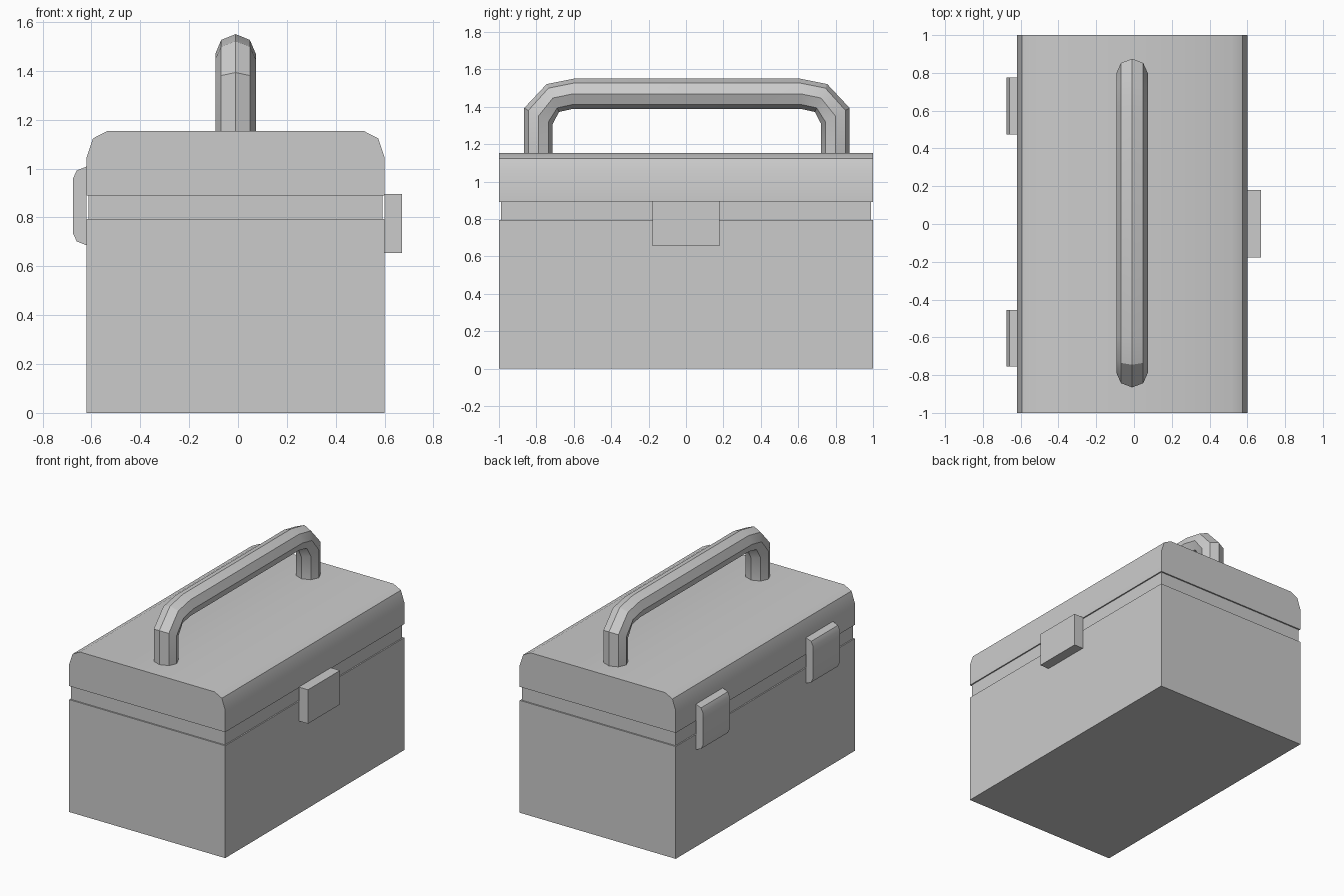
import bpy, bmesh, math

if "Cube" in bpy.data.objects:
    bpy.data.objects.remove(bpy.data.objects["Cube"])


def finish(name, bm):
    bmesh.ops.recalc_face_normals(bm, faces=bm.faces)
    mesh = bpy.data.meshes.new(name)
    bm.to_mesh(mesh)
    bm.free()
    obj = bpy.data.objects.new(name, mesh)
    bpy.context.collection.objects.link(obj)
    bpy.ops.object.select_all(action='DESELECT')
    obj.select_set(True)
    bpy.context.view_layer.objects.active = obj
    bpy.ops.object.shade_smooth_by_angle(angle=math.radians(30))
    return obj


def loft(name, rings):
    """Skin a list of equal-length point rings and cap both ends."""
    bm = bmesh.new()
    rows = [[bm.verts.new(p) for p in ring] for ring in rings]
    n = len(rows[0])
    for a, b in zip(rows, rows[1:]):
        for i in range(n):
            j = (i + 1) % n
            bm.faces.new((a[i], a[j], b[j], b[i]))
    bm.faces.new(rows[0])
    bm.faces.new(rows[-1])
    return finish(name, bm)


def prism(name, profile, y0, y1):
    """Extrude an (x, z) profile along y."""
    return loft(name, [[(x, y, z) for x, z in profile] for y in (y0, y1)])


def box(name, x0, x1, y0, y1, z0, z1):
    return prism(name, [(x0, z0), (x1, z0), (x1, z1), (x0, z1)], y0, y1)


# Box body and recessed seam
box("box_body", -0.62, 0.60, -1, 1, 0, 0.794)
box("seam_band", -0.611, 0.591, -0.99, 0.99, 0.794, 0.89)

# Lid with rounded long edges
CX = -0.01
half = [(0.61, 0.89), (0.61, 1.045), (0.584, 1.123), (0.526, 1.153)]
lid = [(CX + x, z) for x, z in half] + [(CX - x, z) for x, z in reversed(half)]
prism("lid", lid, -1, 1)

# Front latch
box("latch", 0.60, 0.672, -0.178, 0.18, 0.655, 0.895)

# Two hinges with softened outer edges
CZ = 0.847
edge = [(-0.62, 0.161), (-0.66, 0.145), (-0.675, 0.113)]
hinge = [(x, CZ + z) for x, z in edge] + [(x, CZ - z) for x, z in reversed(edge)]
for i, y in enumerate((-0.605, 0.625)):
    prism(f"hinge_{i + 1}", hinge, y - 0.15, y + 0.15)

# Carry handle: eight-sided tube, each station given as outer and inner (y, z)
stations = [((-0.87, 1.14), (-0.718, 1.14)),
            ((-0.87, 1.393), (-0.718, 1.307)),
            ((-0.75, 1.521), (-0.684, 1.372)),
            ((-0.605, 1.55), (-0.612, 1.388))]
stations += [((-a[0], a[1]), (-b[0], b[1])) for a, b in reversed(stations)]
rings = []
for (oy, oz), (iy, iz) in stations:
    ring = []
    for k in range(8):
        c, s = math.cos(k * math.pi / 4), math.sin(k * math.pi / 4)
        ring.append((CX + 0.083 * s,
                     0.005 + (oy + iy) / 2 + c * (oy - iy) / 2,
                     (oz + iz) / 2 + c * (oz - iz) / 2))
    rings.append(ring)
loft("carry_handle", rings)
